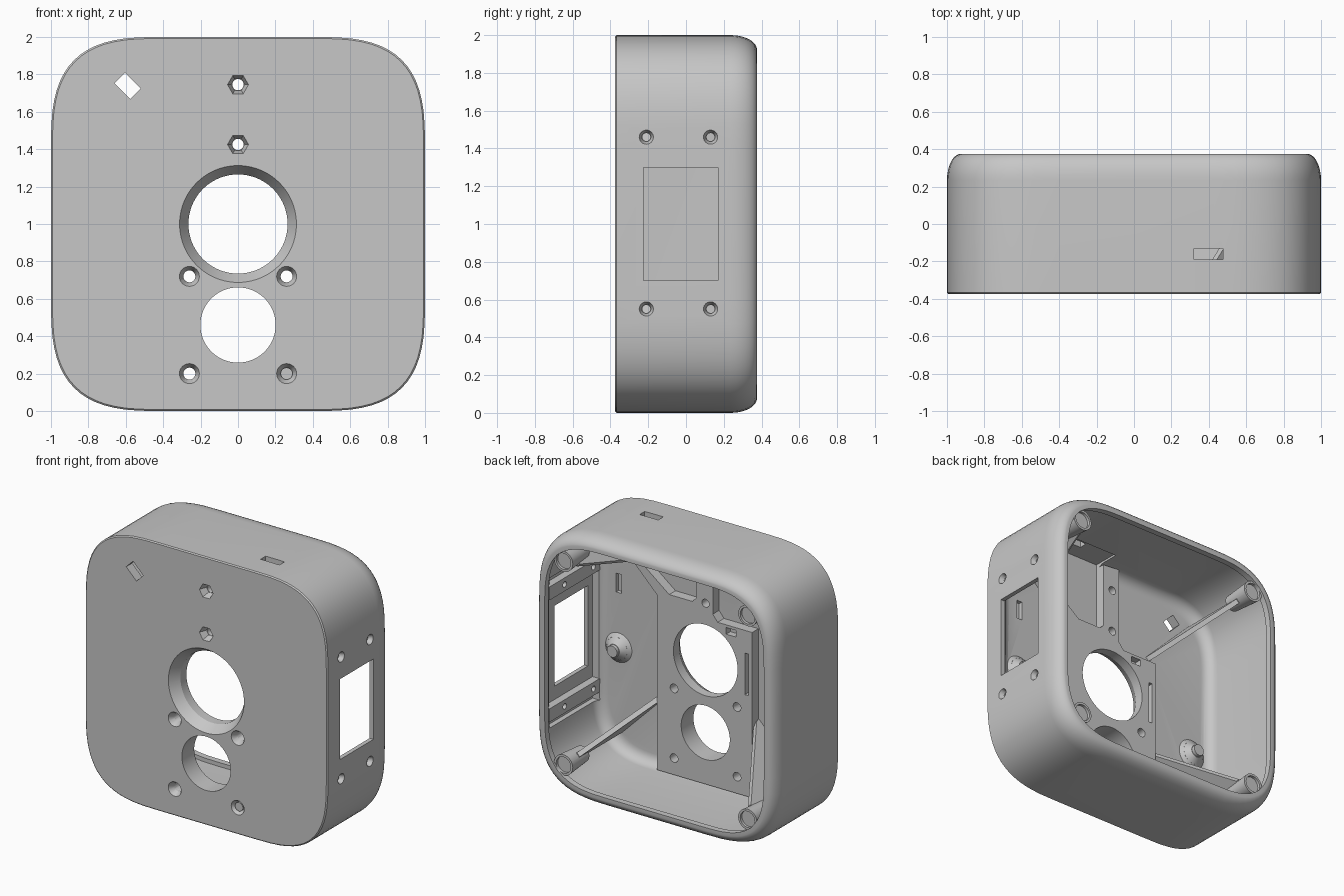
import bpy, bmesh, math
from mathutils import Matrix, Vector

cube = bpy.data.objects.get("Cube")
if cube:
    bpy.data.objects.remove(cube, do_unlink=True)

grey = bpy.data.materials.new("plain_grey")
grey.use_nodes = True
grey.diffuse_color = (0.57, 0.57, 0.57, 1)
grey.node_tree.nodes["Principled BSDF"].inputs["Base Color"].default_value = (0.57, 0.57, 0.57, 1)

FRONT, FLOOR, PLATE = -0.375, -0.305, -0.23
CORNER, WALL, POST = 0.6, 0.065, 0.76


def finish(bm, name):
    bmesh.ops.recalc_face_normals(bm, faces=bm.faces)
    mesh = bpy.data.meshes.new(name)
    bm.to_mesh(mesh)
    bm.free()
    mesh.materials.append(grey)
    ob = bpy.data.objects.new(name, mesh)
    bpy.context.collection.objects.link(ob)
    return ob


def outline(inset, y, steps=16, power=3):
    """Soft square ring, moved inward by inset."""
    corner, flat = CORNER - inset, 1 - CORNER
    pts = []
    for q in range(4):
        turn = Matrix.Rotation(q * math.pi / 2, 2)
        for i in range(steps + 1):
            a = i / steps * math.pi / 2
            p = turn @ Vector((flat + corner * max(math.cos(a), 0) ** (2 / power),
                               flat + corner * max(math.sin(a), 0) ** (2 / power)))
            pts.append((p.x, y, 1 + p.y))
    return pts


def box(name, lo, hi, spin=0):
    bm = bmesh.new()
    size = [b - a for a, b in zip(lo, hi)]
    mid = [(a + b) / 2 for a, b in zip(lo, hi)]
    bmesh.ops.create_cube(bm, size=1, matrix=Matrix.Translation(mid)
                          @ Matrix.Rotation(spin, 4, 'Y') @ Matrix.Diagonal((*size, 1)))
    return finish(bm, name)


def cone(name, x, z, y0, y1, r0, r1, sides=48, spin=0):
    """Round part along y: radius r0 at y0 (front), r1 at y1 (back)."""
    bm = bmesh.new()
    m = (Matrix.Translation((x, (y0 + y1) / 2, z)) @ Matrix.Rotation(spin, 4, 'Y')
         @ Matrix.Rotation(math.pi / 2, 4, 'X'))
    bmesh.ops.create_cone(bm, cap_ends=True, segments=sides, radius1=r1, radius2=r0,
                          depth=y1 - y0, matrix=m)
    return finish(bm, name)


def side_cone(name, y, z, x0, x1, r0, r1):
    bm = bmesh.new()
    m = Matrix.Translation(((x0 + x1) / 2, y, z)) @ Matrix.Rotation(math.pi / 2, 4, 'Y')
    bmesh.ops.create_cone(bm, cap_ends=True, segments=24, radius1=r0, radius2=r1,
                          depth=x1 - x0, matrix=m)
    return finish(bm, name)


def prism(name, a, b):
    """Solid between two matching rings of points."""
    bm = bmesh.new()
    a, b = [bm.verts.new(p) for p in a], [bm.verts.new(p) for p in b]
    bm.faces.new(a)
    bm.faces.new(b)
    for i in range(len(a)):
        j = (i + 1) % len(a)
        bm.faces.new((a[i], a[j], b[j], b[i]))
    return finish(bm, name)


def slab(name, pts, y0, y1):
    return prism(name, [(x, y0, z) for x, z in pts], [(x, y1, z) for x, z in pts])


def gusset(name, angle, start, thick=0.035):
    """Sloping web that runs outward from the floor to a corner post."""
    side = ((start, -0.33), (1.07, -0.33), (1.07, 0.26), (1.0, 0.26), (start + 0.02, -0.27))
    m = Matrix.Translation((0, 0, 1)) @ Matrix.Rotation(angle, 4, 'Y')
    return prism(name, *[[m @ Vector((r, y, t)) for r, y in side] for t in (-thick / 2, thick / 2)])


def boolean(target, tools, operation):
    bpy.context.view_layer.objects.active = target
    for tool in tools:
        mod = target.modifiers.new(operation, 'BOOLEAN')
        mod.operation, mod.object, mod.solver = operation, tool, 'EXACT'
        bpy.ops.object.modifier_apply(modifier=mod.name)
        bpy.data.objects.remove(tool, do_unlink=True)


# Shell: one profile of (y, inset) swept round the soft square
profile = [(FRONT, 0.008), (FRONT + 0.008, 0)]
profile += [(0.235 + 0.14 * math.sin(a), 0.075 * (1 - math.cos(a)))
            for a in [i * math.pi / 16 for i in range(8)]]
profile += [(0.375, 0.07), (0.375, 0.095), (0.33, 0.095), (0.33, WALL)]
profile += [(FLOOR + 0.08 * (1 - math.sin(a)), WALL + 0.08 * (1 - math.cos(a)))
            for a in [i * math.pi / 12 for i in range(7)]]
bm = bmesh.new()
rings = [[bm.verts.new(p) for p in outline(inset, y)] for y, inset in profile]
for a, b in zip(rings, rings[1:]):
    for i in range(len(a)):
        j = (i + 1) % len(a)
        bm.faces.new((a[i], a[j], b[j], b[i]))
bm.faces.new(rings[0])
bm.faces.new(rings[-1])
case = finish(bm, "case_shell")

# Raised platform, notched at the upper right and flared at the upper left
adds = [slab("middle_platform", [(-0.385, 0.075), (0.4, 0.075), (0.4, 1.38), (0.6, 1.58),
                                 (0.6, 1.88), (-0.06, 1.93), (-0.06, 1.36), (-0.1, 1.31),
                                 (-0.385, 1.31)], -0.34, PLATE)]
# Corner webs and posts; the web beside the top slot is shorter
for sx in (-1, 1):
    for sz in (-1, 1):
        start = 0.8 if sx == sz == 1 else 0.52
        adds.append(gusset("corner_gusset", math.atan2(-sz, sx), start))
        adds.append(cone("corner_post", sx * POST, 1 + sz * POST, 0.14, 0.36, 0.06, 0.077))
# Pegs on flared bases
for x, z in ((0.77, 0.86), (-0.77, 0.77)):
    adds.append(cone("peg_base", x, z, -0.33, -0.285, 0.14, 0.085))
    adds.append(cone("peg_cone", x, z, -0.29, -0.25, 0.09, 0.045))
    adds.append(cone("peg", x, z, -0.3, -0.225, 0.042, 0.042, 24))
for z in (0.55, 1.46):
    adds.append(box("window_bar", (0.91, -0.29, z - 0.05), (0.95, 0.31, z + 0.05)))
boolean(case, adds, 'UNION')

# Openings in the front
cuts = [cone("large_opening", 0, 1.0, -0.395, -0.3, 0.325, 0.265, 96),
        cone("large_opening_back", 0, 1.0, -0.32, -0.1, 0.265, 0.265, 96),
        cone("small_opening", 0, 0.46, -0.5, -0.1, 0.201, 0.201, 96),
        box("tilted_opening", (-0.65, -0.5, 1.698), (-0.53, 0.1, 1.778), math.pi / 4)]
for x in (-0.26, 0.26):
    for z in (0.2, 0.72):
        cuts.append(cone("countersink", x, z, -0.38, -0.335, 0.056, 0.032, 32))
        cuts.append(cone("screw_hole", x, z, -0.36, -0.2, 0.032, 0.032, 32))
for z in (1.425, 1.745):
    cuts.append(cone("hex_sink", 0, z, -0.38, -0.32, 0.058, 0.036, 6, math.pi / 6))
    cuts.append(cone("hex_hole", 0, z, -0.36, -0.2, 0.03, 0.03, 32))
# Pocket in the platform below the top slot
cuts.append(slab("socket_pocket", [(0.08, 1.95), (0.08, 1.44), (0.11, 1.41), (0.3, 1.41),
                                   (0.52, 1.58), (0.52, 1.95)], FLOOR, -0.1))
# Blind slots in the floor and platform
cuts += [box("floor_slot", (0.745, FLOOR - 0.03, 1.27), (0.79, -0.2, 1.41)),
         box("platform_slot", (-0.355, PLATE - 0.07, 0.83), (-0.325, -0.2, 1.14)),
         box("small_slot", (-0.25, PLATE - 0.05, 1.24), (-0.17, -0.2, 1.29))]
# Thinned wall between the bars, side window, screw holes and top slot
cuts += [box("wall_recess", (0.85, -0.28, z0), (0.968, 0.28, z1))
         for z0, z1 in ((0.44, 0.5), (0.6, 1.41), (1.51, 1.56))]
cuts += [box("side_window", (0.8, -0.225, 0.7), (1.1, 0.17, 1.3)),
         box("top_slot", (0.32, -0.19, 1.88), (0.475, -0.13, 2.1))]
for y in (-0.21, 0.13):
    for z in (0.55, 1.46):
        cuts.append(side_cone("side_hole", y, z, 0.8, 1.1, 0.021, 0.021))
        cuts.append(side_cone("side_countersink", y, z, 0.965, 1.005, 0.024, 0.04))
# Shallow round recess in each corner post
for sx in (-1, 1):
    for sz in (-1, 1):
        cuts.append(cone("post_recess", sx * POST, 1 + sz * POST, 0.34, 0.42, 0.06, 0.06))
boolean(case, cuts, 'DIFFERENCE')

bpy.ops.object.select_all(action='DESELECT')
case.select_set(True)
bpy.context.view_layer.objects.active = case
bpy.ops.object.shade_smooth_by_angle(angle=math.radians(30))
